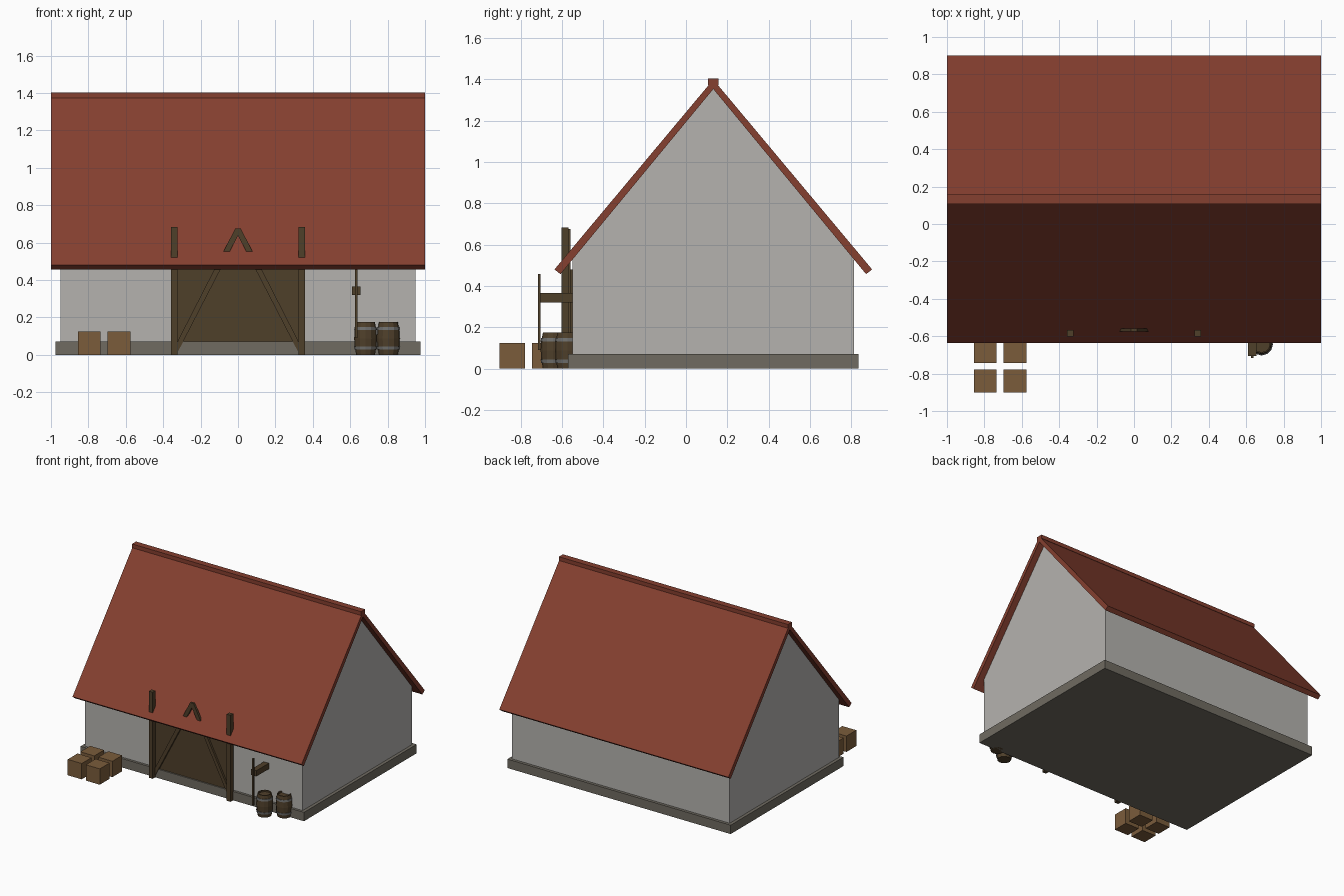
import bpy, bmesh, math
from mathutils import Vector

if "Cube" in bpy.data.objects:
    bpy.data.objects.remove(bpy.data.objects["Cube"], do_unlink=True)


def material(name, color):
    m = bpy.data.materials.new(name)
    m.use_nodes = True
    m.diffuse_color = (*color, 1)
    m.node_tree.nodes["Principled BSDF"].inputs["Base Color"].default_value = (*color, 1)
    return m


roof_red = material("roof red", (0.235, 0.05, 0.029))
plaster = material("pale plaster", (0.46, 0.45, 0.43))
stone = material("grey stone", (0.16, 0.147, 0.12))
crate_wood = material("light wood", (0.197, 0.107, 0.044))
dark_wood = material("dark wood", (0.078, 0.05, 0.023))
iron = material("iron grey", (0.16, 0.16, 0.155))


def finish(name, bm, *mats):
    bmesh.ops.recalc_face_normals(bm, faces=bm.faces)
    mesh = bpy.data.meshes.new(name)
    bm.to_mesh(mesh)
    bm.free()
    for m in mats:
        mesh.materials.append(m)
    obj = bpy.data.objects.new(name, mesh)
    bpy.context.collection.objects.link(obj)
    return obj


def prism(name, profile, axis, start, end, mat):
    """Extrude a flat profile along x (profile is y, z) or y (profile is x, z)."""
    bm = bmesh.new()
    verts = [bm.verts.new((start, a, b) if axis == "x" else (a, start, b)) for a, b in profile]
    face = bm.faces.new(verts)
    moved = bmesh.ops.extrude_face_region(bm, geom=[face])["geom"]
    shift = Vector((end - start, 0, 0) if axis == "x" else (0, end - start, 0))
    bmesh.ops.translate(bm, vec=shift, verts=[v for v in moved if isinstance(v, bmesh.types.BMVert)])
    return finish(name, bm, mat)


def box(name, x, y, z, mat):
    profile = [(y[0], z[0]), (y[1], z[0]), (y[1], z[1]), (y[0], z[1])]
    return prism(name, profile, "x", x[0], x[1], mat)


# Stone base and gabled walls
RIDGE = 0.132
box("stone_base", (-0.975, 0.975), (-0.57, 0.835), (0, 0.07), stone)
prism("walls", [(-0.55, 0.07), (0.812, 0.07), (0.812, 0.54), (RIDGE, 1.362), (-0.55, 0.54)],
      "x", -0.95, 0.95, plaster)

# Roof: sloped sheets mirrored about the ridge, plus a ridge beam
half = [(0.768, 0.48), (0.739, 0.457)]
front = [(RIDGE - d, z) for d, z in half]
back = [(RIDGE + d, z) for d, z in reversed(half)]
prism("roof", front + [(RIDGE, 1.352)] + back + [(RIDGE, 1.398)], "x", -1, 1, roof_red)
box("ridge_beam", (-1, 1), (0.107, 0.157), (1.372, 1.402), roof_red)

# Barn door with posts and crossed-in braces
box("door_panel", (-0.33, 0.33), (-0.56, -0.54), (0.07, 0.48), dark_wood)
for side, label in ((1, "left"), (-1, "right")):
    box(f"door_post_{label}", (side * 0.34 - 0.017, side * 0.34 + 0.017),
        (-0.602, -0.568), (0, 0.683), dark_wood)
    brace = [(0.322, 0.015), (0.322, 0.075), (0.015, 0.675), (0, 0.675), (0, 0.638)]
    prism(f"door_brace_{label}", [(side * x, z) for x, z in brace], "y", -0.576, -0.558, dark_wood)

# Bracket beam with a hanging pole
box("bracket_beam", (0.61, 0.655), (-0.706, -0.545), (0.32, 0.365), dark_wood)
box("hanging_pole", (0.625, 0.638), (-0.716, -0.703), (0.09, 0.457), dark_wood)


# Barrels: turned profile, with iron bands picked by height and a recessed lid
def barrel(name, cx, cy, sides=12):
    outline = [(0.05, 0), (0.055, 0.028), (0.059, 0.028), (0.061, 0.044), (0.058, 0.044),
               (0.061, 0.088), (0.058, 0.132), (0.061, 0.132), (0.059, 0.148), (0.055, 0.148),
               (0.05, 0.175), (0.043, 0.175), (0.043, 0.163)]
    bm = bmesh.new()
    rings = []
    for r, z in outline:
        angles = [2 * math.pi * i / sides for i in range(sides)]
        rings.append([bm.verts.new((cx + r * math.cos(a), cy + r * math.sin(a), z)) for a in angles])
    for low, high in zip(rings, rings[1:]):
        for i in range(sides):
            j = (i + 1) % sides
            face = bm.faces.new((low[i], low[j], high[j], high[i]))
            height = face.calc_center_median().z
            face.material_index = int(any(abs(height - band) < 0.009 for band in (0.036, 0.14)))
    bm.faces.new(rings[0])
    bm.faces.new(rings[-1])
    finish(name, bm, dark_wood, iron)


barrel("barrel_front", 0.682, -0.642)
barrel("barrel_back", 0.804, -0.572)

# Four crates in a square stack
for i, x in enumerate((-0.856, -0.698)):
    for j, y in enumerate((-0.901, -0.744)):
        box(f"crate_{2 * i + j + 1}", (x, x + 0.122), (y, y + 0.122), (0, 0.125), crate_wood)
